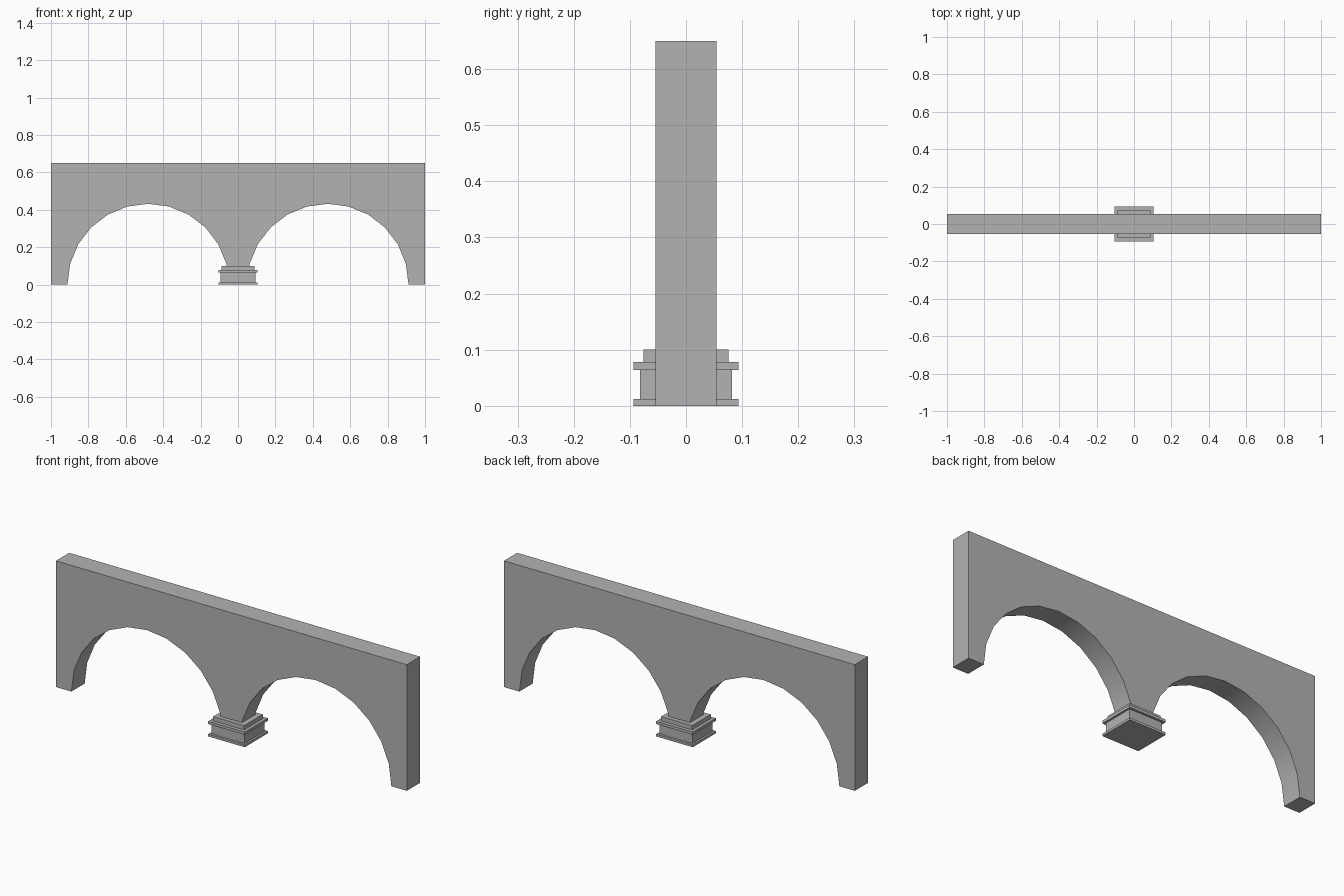
import bpy, bmesh, math

if "Cube" in bpy.data.objects:
    bpy.data.objects.remove(bpy.data.objects["Cube"], do_unlink=True)

stone = bpy.data.materials.new("grey stone")
stone.use_nodes = True
grey = (0.45, 0.45, 0.45, 1)
stone.diffuse_color = grey
stone.node_tree.nodes["Principled BSDF"].inputs["Base Color"].default_value = grey

HEIGHT, DEPTH = 0.65, 0.054
ARCH_X, RADIUS, SEGMENTS = 0.48, 0.432, 12


def finish(bm, name):
    bmesh.ops.recalc_face_normals(bm, faces=bm.faces)
    mesh = bpy.data.meshes.new(name)
    bm.to_mesh(mesh)
    bm.free()
    obj = bpy.data.objects.new(name, mesh)
    bpy.context.collection.objects.link(obj)
    mesh.materials.append(stone)
    return obj


def arch(center):
    """Half circle of points from left springing to right springing."""
    points = []
    for i in range(SEGMENTS + 1):
        a = math.pi * (1 - i / SEGMENTS)
        x, z = center + RADIUS * math.cos(a), RADIUS * math.sin(a)
        # the middle pier ends inside its plinth
        points.append((x, max(z, 0.03) if abs(x) < 0.1 else max(z, 0)))
    return points


# Wall with two arched openings, extruded from its front outline
outline = [(-1, HEIGHT), (-1, 0)] + arch(-ARCH_X) + arch(ARCH_X) + [(1, 0), (1, HEIGHT)]
bm = bmesh.new()
front = bm.faces.new([bm.verts.new((x, -DEPTH, z)) for x, z in outline])
extruded = bmesh.ops.extrude_face_region(bm, geom=[front], use_keep_orig=True)
back = [v for v in extruded["geom"] if isinstance(v, bmesh.types.BMVert)]
bmesh.ops.translate(bm, verts=back, vec=(0, 2 * DEPTH, 0))
wall = finish(bm, "arcade_wall")
bpy.context.view_layer.objects.active = wall
wall.select_set(True)
bpy.ops.object.shade_smooth_by_angle(angle=math.radians(30))

# Moulded plinth under the middle pier: half width, half depth, bottom, top
tiers = [
    (0.104, 0.094, 0, 0.012),
    (0.094, 0.082, 0.012, 0.064),
    (0.104, 0.094, 0.064, 0.078),
    (0.088, 0.076, 0.078, 0.1),
]
bm = bmesh.new()
rings = []
for w, d, low, high in tiers:
    for z in (low, high):
        rings.append([bm.verts.new((sx * w, sy * d, z))
                      for sx, sy in ((-1, -1), (1, -1), (1, 1), (-1, 1))])
for a, b in zip(rings, rings[1:]):
    for i in range(4):
        j = (i + 1) % 4
        bm.faces.new((a[i], a[j], b[j], b[i]))
bm.faces.new(rings[0])
bm.faces.new(rings[-1])
finish(bm, "pier_plinth")
